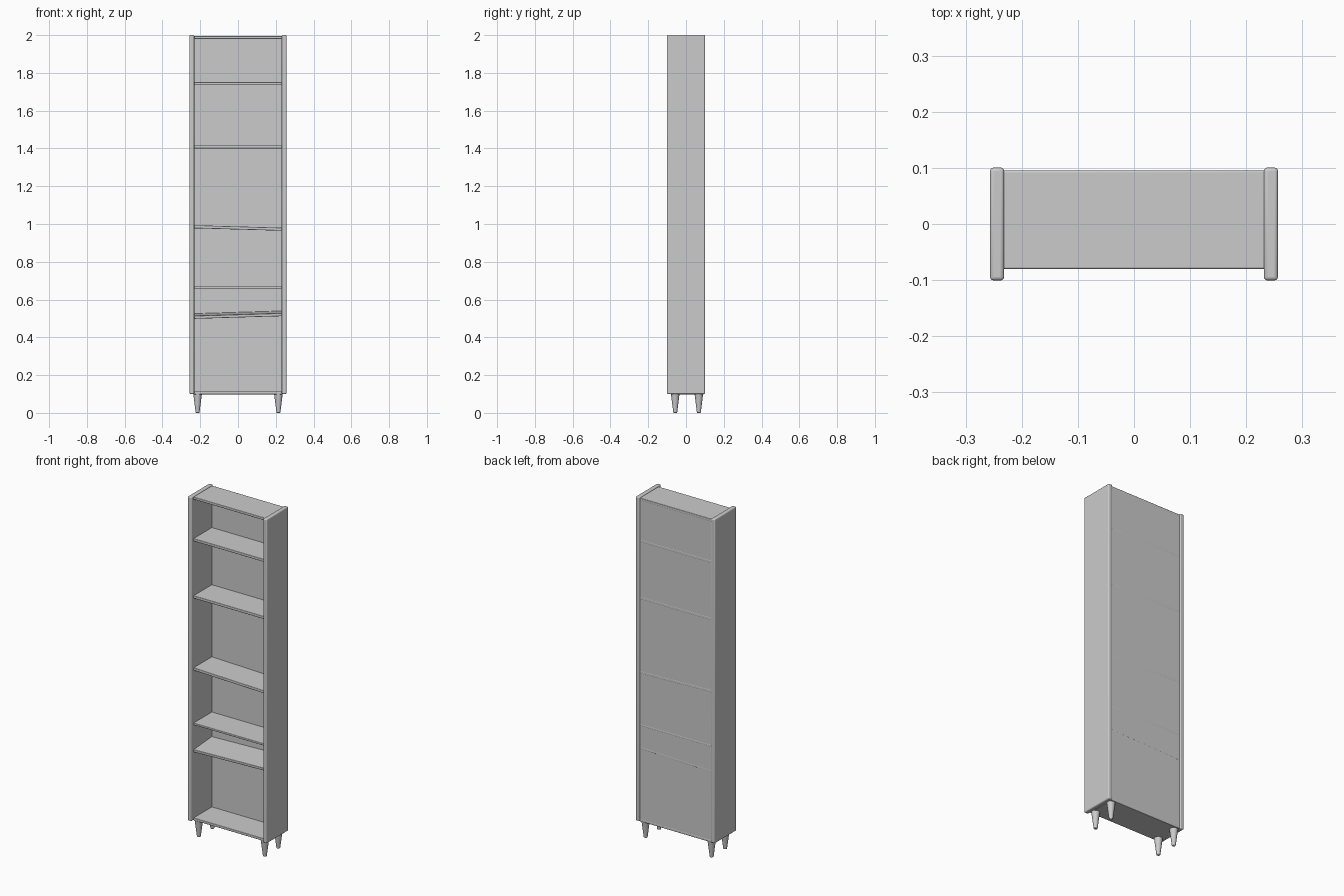
import bpy, math

if "Cube" in bpy.data.objects:
    bpy.data.objects.remove(bpy.data.objects["Cube"])


def board(name, size, loc, bevel, rot=(0, 0, 0)):
    """Rounded wooden board."""
    bpy.ops.mesh.primitive_cube_add(size=1, location=loc, rotation=rot)
    ob = bpy.context.object
    ob.name = name
    ob.scale = size
    bpy.ops.object.transform_apply(location=False, rotation=False, scale=True)
    mod = ob.modifiers.new("rounded_edges", 'BEVEL')
    mod.width = bevel
    mod.segments = 3
    bpy.ops.object.shade_smooth_by_angle(angle=math.radians(40))
    return ob


# Side panels
for side, x in (("left", -0.244), ("right", 0.244)):
    board(side + "_side_panel", (0.025, 0.201, 1.9), (x, 0, 1.05), 0.006)

# Back panel
board("back_panel", (0.47, 0.006, 1.885), (0, 0.0915, 1.0475), 0.001)

# Shelves: name, centre height, sideways slope (rise per width), pitch, thickness
shelves = [
    ("bottom_board", 0.106, 0.0, 0.0, 0.015),
    ("tilted_lower_shelf", 0.519, 0.014, 0.07, 0.016),
    ("lower_shelf", 0.664, 0.0, 0.0, 0.012),
    ("tilted_middle_shelf", 0.979, -0.013, 0.0, 0.016),
    ("upper_shelf", 1.408, 0.0, 0.0, 0.016),
    ("high_shelf", 1.743, 0.0, 0.0, 0.016),
    ("top_board", 1.987, 0.0, 0.0, 0.015),
]
for name, z, rise, pitch, thick in shelves:
    tilt = -math.atan2(rise, 0.464)
    board(name, (0.468, 0.175, thick), (0, 0.0075, z), 0.003, (pitch, tilt, 0))

# Tapered legs
for side, x in (("left", -0.214), ("right", 0.214)):
    for end, y in (("front", -0.057), ("back", 0.068)):
        bpy.ops.mesh.primitive_cone_add(vertices=32, radius1=0.01, radius2=0.023,
                                        depth=0.102, location=(x, y, 0.051))
        leg = bpy.context.object
        leg.name = f"{end}_{side}_leg"
        mod = leg.modifiers.new("rounded_edges", 'BEVEL')
        mod.width = 0.003
        mod.segments = 2
        mod.limit_method = 'ANGLE'
        bpy.ops.object.shade_smooth_by_angle(angle=math.radians(40))
